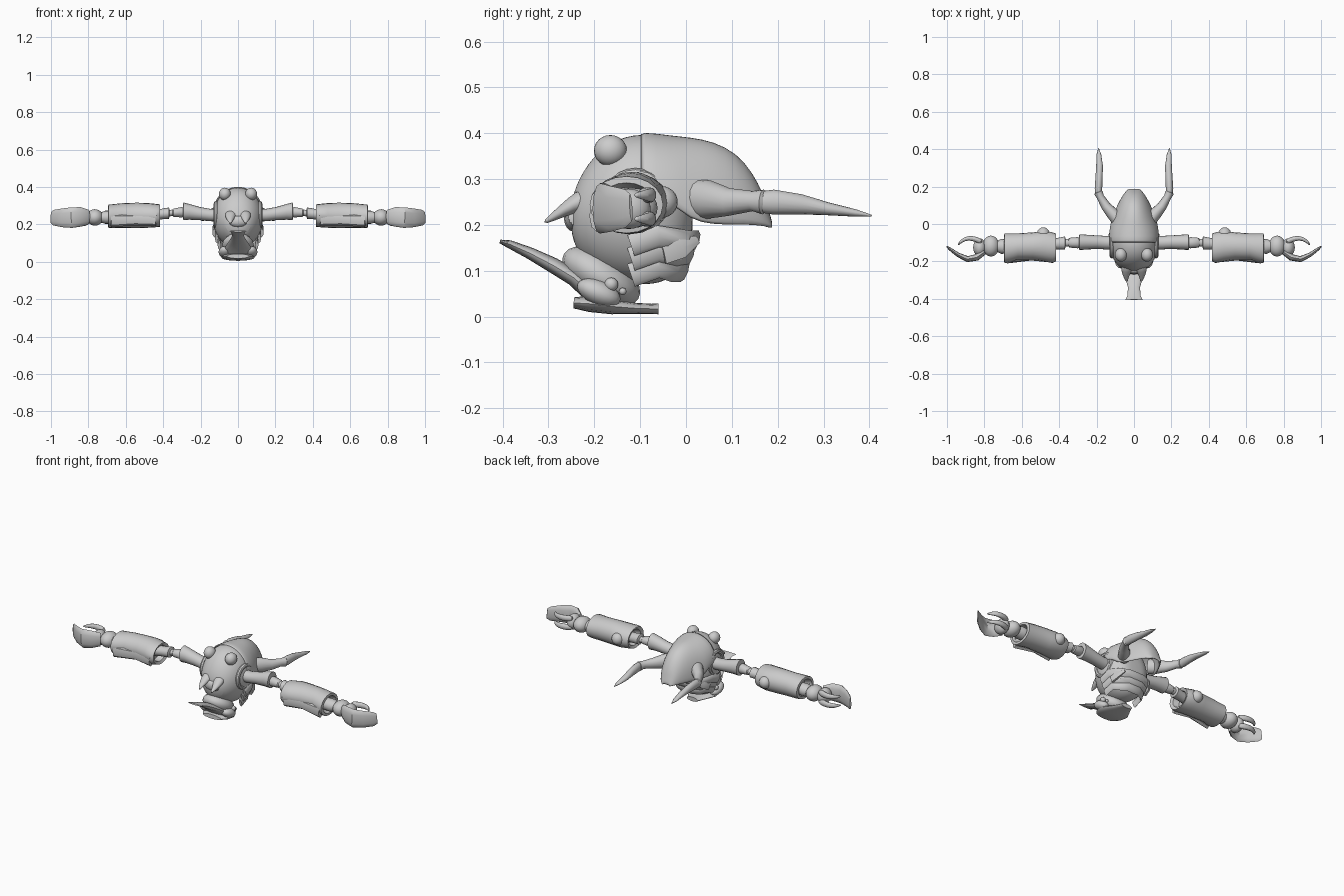
import bpy, bmesh, math
from mathutils import Vector, Matrix

X, Y, Z = Vector((1, 0, 0)), Vector((0, 1, 0)), Vector((0, 0, 1))


def make(name, bm, mirror=False, sub=0, thick=0):
    bmesh.ops.recalc_face_normals(bm, faces=bm.faces)
    me = bpy.data.meshes.new(name)
    bm.to_mesh(me)
    bm.free()
    ob = bpy.data.objects.new(name, me)
    bpy.context.collection.objects.link(ob)
    if mirror:
        ob.modifiers.new("mirror", 'MIRROR').use_mirror_merge = False
    if thick:
        m = ob.modifiers.new("shell", 'SOLIDIFY')
        m.thickness = thick
        m.offset = -1
    if sub:
        m = ob.modifiers.new("smooth", 'SUBSURF')
        m.levels = m.render_levels = sub
    return ob


def skin(name, rings, n=16, arch=False, **kw):
    """Skin cross-sections (centre, u, v); arch gives open half sections."""
    bm = bmesh.new()
    loops = []
    for c, u, v in rings:
        cnt = n + 1 if arch else n
        span = math.pi if arch else 2 * math.pi
        loops.append([bm.verts.new(c + u * math.cos(span * i / n) + v * math.sin(span * i / n))
                      for i in range(cnt)])
    for a, b in zip(loops, loops[1:]):
        for i in range(n):
            j = i + 1 if arch else (i + 1) % n
            bm.faces.new((a[i], a[j], b[j], b[i]))
    if not arch:
        bm.faces.new(loops[0])
        bm.faces.new(loops[-1])
    return make(name, bm, **kw)


def along_x(name, rows, **kw):
    """Rows of x, y centre, z centre, y radius, z radius."""
    return skin(name, [(Vector((x, y, z)), Y * a, Z * b) for x, y, z, a, b in rows],
                mirror=True, **kw)


def tube(name, rows, side=X, **kw):
    """Rows of x, y, z, radius along side, radius across it."""
    pts = [Vector(r[:3]) for r in rows]
    rings = []
    for i, r in enumerate(rows):
        t = (pts[min(i + 1, len(pts) - 1)] - pts[max(i - 1, 0)]).normalized()
        u = (side - t * side.dot(t)).normalized()
        rings.append((pts[i], u * r[3], t.cross(u) * r[4]))
    return skin(name, rings, **kw)


def ball(name, loc, size, rot=0, mirror=False):
    bm = bmesh.new()
    bmesh.ops.create_uvsphere(bm, u_segments=20, v_segments=12, radius=1)
    bm.transform(Matrix.Translation(loc) @ Matrix.Rotation(rot, 4, 'X')
                 @ Matrix.Diagonal((*size, 1)))
    return make(name, bm, mirror=mirror)


# Rounded front body: y, top z, bottom z, half width
body = [(-.252, .24, .19, .03), (-.238, .30, .135, .075), (-.19, .37, .09, .115),
        (-.13, .40, .068, .137), (-.07, .403, .064, .138), (-.02, .37, .085, .115),
        (.01, .31, .14, .075), (.015, .25, .2, .03)]
skin("body", [(Vector((0, y, (t + b) / 2)), X * w, Z * (t - b) / 2) for y, t, b, w in body],
     sub=2)

# Open hood behind the body
hood = [(-.10, .405, .27, .136), (-.03, .395, .25, .133), (.01, .392, .21, .125),
        (.06, .383, .2, .108), (.11, .358, .2, .086), (.145, .315, .2, .066),
        (.168, .27, .198, .05), (.178, .235, .197, .04), (.192, .2, .194, .025)]
skin("rear_hood", [(Vector((0, y, b)), X * w, Z * (t - b)) for y, t, b, w in hood],
     arch=True, sub=1, thick=.012)

# Bumps on the crown and spiked brow
ball("crown_bump", (.07, -.165, .362), (.032, .036, .034), mirror=True)
tube("brow_spike", [(.035, -.21, .26, .035, .03), (.042, -.25, .243, .028, .018),
                    (.042, -.285, .22, .014, .01), (.038, -.31, .205, .004, .004)],
     mirror=True, sub=1)
tube("brow_bridge", [(-.05, -.24, .225, .02, .03), (0, -.25, .21, .02, .03),
                     (.05, -.24, .225, .02, .03)], side=Y, sub=1)

# Overlapping belly plates wrapping the lower rear
for k, (z0, z1, r) in enumerate([(.185, .165, .024), (.155, .135, .026), (.12, .10, .026)]):
    w = .128 - .014 * k
    e = .02 - .012 * k
    half = [(w, -.12, z0 - .03), (w, -.06, z0 - .01), (w * .75, e - .02, z1), (w * .35, e, z1)]
    path = half + [(-x, y, z) for x, y, z in reversed(half)]
    tube(f"belly_plate_{k + 1}", [(*p, r, .009) for p in path], side=(Z + Y * .35).normalized(),
         n=8)
tube("side_plate_tip", [(.115, -.05, .14, .012, .03), (.108, -.01, .15, .01, .026),
                        (.085, .025, .168, .005, .01)], mirror=True, n=6)

# Arm socket ring
bm = bmesh.new()
ring = []
for i in range(24):
    a = math.tau * i / 24
    d = Y * math.cos(a) + Z * math.sin(a)
    c = Vector((.118, -.11, .25)) + d * .062
    ring.append([bm.verts.new(c + (d * math.cos(b) + X * math.sin(b)) * .012)
                 for b in [math.tau * j / 8 for j in range(8)]])
for i in range(24):
    for j in range(8):
        p, q, k = ring[i], ring[(i + 1) % 24], (j + 1) % 8
        bm.faces.new((p[j], q[j], q[k], p[k]))
make("arm_socket", bm, mirror=True)

# Arm: shoulder, elbow links, forearm shell, wrist
along_x("shoulder", [(.10, -.1, .25, .035, .035), (.15, -.1, .25, .036, .033),
                     (.2, -.097, .257, .036, .035), (.26, -.097, .267, .04, .042),
                     (.292, -.097, .27, .042, .047), (.295, -.097, .268, .03, .03)])
along_x("upper_arm", [(.28, -.1, .265, .02, .02), (.3, -.1, .265, .03, .028),
                      (.345, -.1, .262, .026, .022), (.35, -.1, .262, .02, .017),
                      (.365, -.1, .26, .02, .017), (.37, -.102, .26, .035, .03),
                      (.41, -.105, .255, .03, .028), (.46, -.11, .25, .03, .03)])
along_x("forearm_shell", [(.46, -.125, .245, .045, .04), (.425, -.125, .247, .055, .045),
                          (.418, -.125, .247, .074, .06), (.435, -.127, .247, .082, .062),
                          (.48, -.118, .248, .082, .066), (.54, -.118, .248, .073, .068),
                          (.62, -.12, .247, .07, .066), (.67, -.128, .244, .078, .064),
                          (.693, -.13, .244, .08, .062), (.695, -.13, .244, .062, .048),
                          (.66, -.125, .244, .05, .038)], n=20)
ball("forearm_knob", (.485, -.055, .25), (.035, .037, .035), mirror=True)
tube("forearm_ridge", [(.44, -.19, .225, .035, .016), (.55, -.175, .225, .03, .02),
                       (.68, -.195, .22, .035, .016)], side=Z, mirror=True, n=8)
along_x("wrist_link", [(.66, -.12, .238, .035, .035), (.71, -.12, .238, .04, .035),
                       (.73, -.12, .237, .03, .028), (.83, -.12, .236, .03, .028)])
ball("wrist_ball", (.765, -.118, .237), (.045, .056, .044), mirror=True)

# Hand: broad front claw plate with curled fingers behind it
ball("palm", (.825, -.125, .235), (.035, .048, .044), mirror=True)
tube("claw_plate", [(.80, -.15, .238, .04, .014), (.84, -.178, .24, .052, .018),
                    (.89, -.188, .236, .055, .016), (.94, -.165, .235, .05, .012),
                    (.985, -.133, .236, .042, .008), (1.0, -.12, .238, .03, .004)],
     side=Z, mirror=True, n=12)
for tag, z in (("upper", .265), ("lower", .213)):
    tube(f"{tag}_finger", [(.81, -.1, z, .018, .016), (.845, -.08, z, .018, .015),
                           (.885, -.074, z, .017, .013), (.92, -.086, z, .013, .01),
                           (.942, -.115, z, .004, .004)],
         side=Z, mirror=True, n=10, sub=1)

# Rear legs: thigh and long spike
tube("thigh", [(.085, .02, .258, .035, .042), (.11, .05, .255, .034, .042),
               (.15, .095, .25, .026, .03), (.18, .145, .252, .02, .022),
               (.19, .168, .25, .024, .027), (.192, .175, .25, .015, .018)], mirror=True)
tube("leg_spike", [(.19, .155, .25, .017, .022), (.19, .19, .25, .02, .027),
                   (.187, .25, .245, .019, .022), (.184, .31, .235, .018, .014),
                   (.188, .37, .226, .013, .008), (.189, .405, .22, .002, .002)], mirror=True)

# Low head with crest, jaw and eyes
ball("head", (0, -.185, .088), (.085, .095, .05), rot=-.55)
ball("neck", (0, -.16, .125), (.06, .06, .06))
tube("crest", [(0, -.15, .035, .075, .014), (0, -.2, .045, .08, .02),
               (0, -.245, .085, .066, .018), (0, -.29, .112, .046, .017),
               (0, -.34, .138, .032, .013), (0, -.385, .158, .036, .009),
               (0, -.406, .164, .046, .004)])
tube("jaw", [(0, -.245, .03, .06, .012), (0, -.21, .028, .085, .018),
             (0, -.16, .022, .088, .017), (0, -.11, .018, .06, .012),
             (0, -.075, .017, .042, .011), (0, -.06, .017, .036, .012)])
ball("cheek", (.07, -.19, .052), (.034, .05, .027), rot=-.4, mirror=True)
ball("eye", (.082, -.163, .07), (.015, .015, .015), mirror=True)
ball("small_eye", (.075, -.138, .055), (.008, .008, .008), mirror=True)

# Smooth shading with crisp edges
obs = [o for o in bpy.context.scene.objects if o.type == 'MESH']
for o in obs:
    o.select_set(True)
bpy.context.view_layer.objects.active = obs[0]
bpy.ops.object.shade_smooth_by_angle(angle=math.radians(35))
